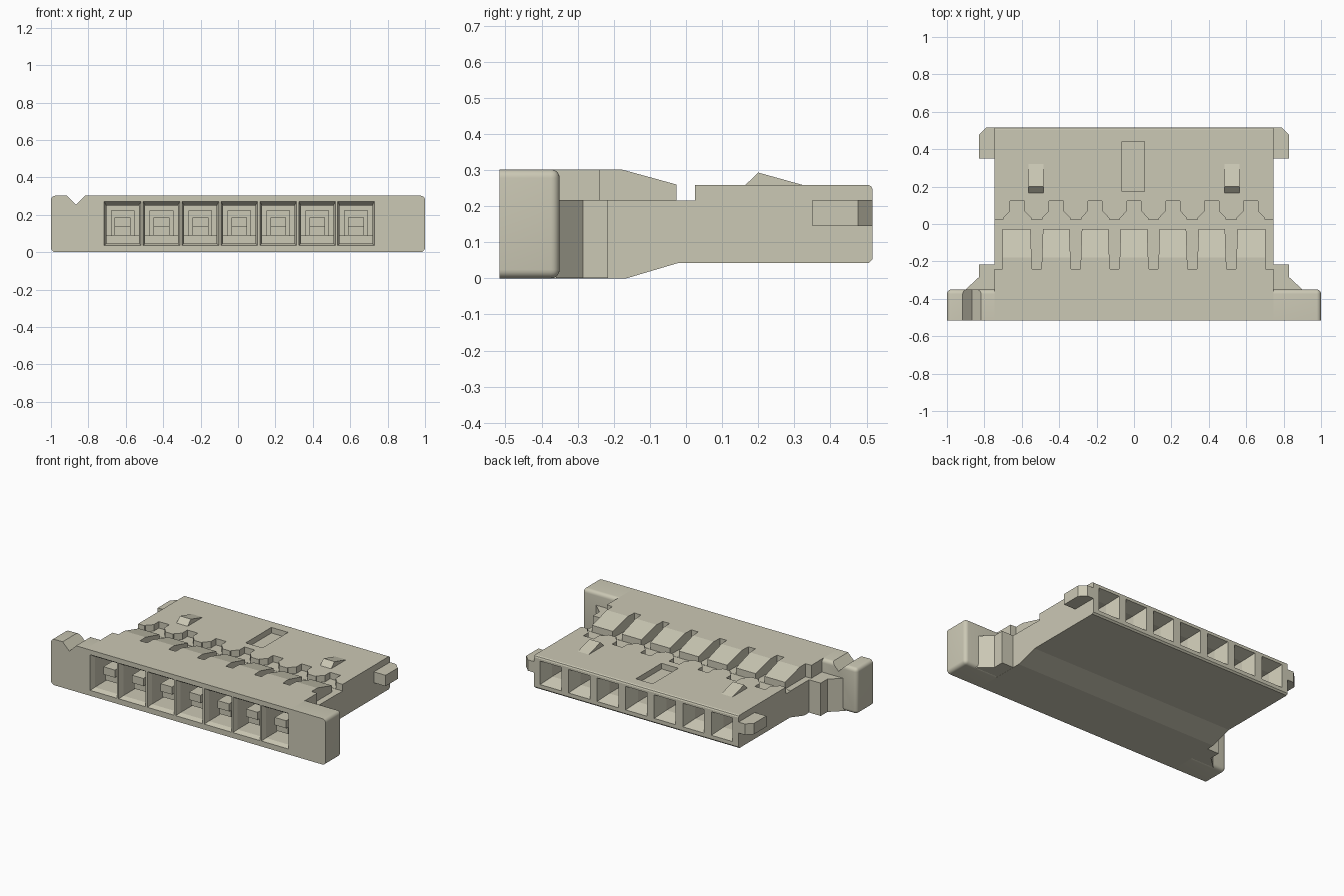
import bpy, bmesh, math
from mathutils import Vector

if "Cube" in bpy.data.objects:
    bpy.data.objects.remove(bpy.data.objects["Cube"], do_unlink=True)

PITCH = 0.208
CELLS = [(i - 3) * PITCH for i in range(7)]
HALF = 0.745          # half width of the main body
FRONT, BACK = -0.517, 0.517

mat = bpy.data.materials.new("warm_grey_plastic")
mat.use_nodes = True
COLOUR = (0.60, 0.58, 0.46, 1)
mat.diffuse_color = COLOUR
mat.node_tree.nodes["Principled BSDF"].inputs["Base Color"].default_value = COLOUR


def loft(bm, rings):
    """Closed solid through equal-length rings of 3D points."""
    vs = [[bm.verts.new(p) for p in r] for r in rings]
    n = len(vs[0])
    faces = [bm.faces.new(vs[0]), bm.faces.new(vs[-1])]
    for a, b in zip(vs, vs[1:]):
        for i in range(n):
            j = (i + 1) % n
            faces.append(bm.faces.new((a[i], a[j], b[j], b[i])))
    bmesh.ops.recalc_face_normals(bm, faces=faces)


def along_x(bm, pts, x0, x1):
    loft(bm, [[(x, y, z) for y, z in pts] for x in (x0, x1)])


def along_y(bm, pts, y0, y1):
    loft(bm, [[(x, y, z) for x, z in pts] for y in (y0, y1)])


def along_z(bm, pts, z0, z1):
    loft(bm, [[(x, y, z) for x, y in pts] for z in (z0, z1)])


def box(bm, x0, x1, y0, y1, z0, z1):
    along_z(bm, [(x0, y0), (x1, y0), (x1, y1), (x0, y1)], z0, z1)


def tunnel(bm, c, sections):
    """Rectangular tunnel along y; each section is y, half width, z low, z high."""
    loft(bm, [[(c - w, y, a), (c + w, y, a), (c + w, y, b), (c - w, y, b)]
              for y, w, a, b in sections])


def finish(bm, name):
    me = bpy.data.meshes.new(name)
    bm.to_mesh(me)
    bm.free()
    ob = bpy.data.objects.new(name, me)
    bpy.context.collection.objects.link(ob)
    me.materials.append(mat)
    return ob


def activate(ob):
    bpy.ops.object.select_all(action='DESELECT')
    ob.select_set(True)
    bpy.context.view_layer.objects.active = ob


def cut(ob, bm):
    cutter = finish(bm, "cutter")
    cutter.hide_render = True
    m = ob.modifiers.new("cut", 'BOOLEAN')
    m.operation, m.solver, m.object = 'DIFFERENCE', 'EXACT', cutter
    activate(ob)
    bpy.ops.object.modifier_apply(modifier=m.name)
    bpy.data.objects.remove(cutter, do_unlink=True)


# Main body: side profile extruded across the width
bm = bmesh.new()
along_x(bm, [(FRONT, 0), (-0.165, 0), (-0.02, 0.043), (0.507, 0.043), (BACK, 0.053),
             (BACK, 0.246), (0.513, 0.255), (0.504, 0.259), (0.025, 0.259),
             (0.025, 0.215), (-0.027, 0.215), (-0.027, 0.26), (-0.18, 0.302),
             (FRONT, 0.302)], -HALF, HALF)
body = finish(bm, "housing_body")

# Slots between the sloped tabs, and the open strips at both ends
bm = bmesh.new()
for c in CELLS[:-1]:
    x = c + PITCH / 2
    along_z(bm, [(x - 0.025, -0.24), (x + 0.025, -0.24), (x + 0.027, -0.2),
                 (x + 0.034, 0), (x - 0.034, 0), (x - 0.027, -0.2)], 0.2165, 0.4)
for s in (-1, 1):
    a, b = sorted((s * 0.703, s * 0.8))
    box(bm, a, b, -0.24, 0, 0.2165, 0.4)
# Flared notches behind the cross groove
for c in CELLS:
    along_z(bm, [(c - 0.074, 0.005), (c + 0.074, 0.005), (c + 0.074, 0.032),
                 (c + 0.038, 0.07), (c + 0.038, 0.122), (c - 0.038, 0.122),
                 (c - 0.038, 0.07), (c - 0.074, 0.032)], 0.2165, 0.4)
# Shallow rectangular pocket on top
box(bm, -0.065, 0.057, 0.173, 0.44, 0.222, 0.4)
cut(body, bm)

# Front cavities with a chamfered mouth, and rear wire funnels
bm = bmesh.new()
for c in CELLS:
    tunnel(bm, c + 0.007, [(-0.53, 0.099, 0.035, 0.272), (-0.515, 0.098, 0.036, 0.27),
                           (-0.485, 0.087, 0.047, 0.25), (-0.28, 0.087, 0.047, 0.25)])
    tunnel(bm, c, [(0.53, 0.08, 0.075, 0.235), (0.515, 0.077, 0.078, 0.232),
                   (0.43, 0.05, 0.105, 0.205), (0.2, 0.05, 0.105, 0.205)])
cut(body, bm)

# Stepped post inside every front cavity
bm = bmesh.new()
for c in CELLS:
    x = c + 0.007
    box(bm, x - 0.042, x + 0.042, -0.44, -0.27, 0.09, 0.135)
    box(bm, x - 0.042, x + 0.042, -0.46, -0.27, 0.135, 0.185)
    box(bm, x - 0.088, x + 0.088, -0.36, -0.27, 0.046, 0.09)
    box(bm, x - 0.063, x + 0.063, -0.32, -0.27, 0.09, 0.222)
finish(bm, "cavity_posts")

for s, side in ((-1, "right"), (1, "left")):
    # Flange end with rounded back and outer edges
    bm = bmesh.new()
    a, b = sorted((s * HALF, s * 1.0))
    box(bm, a, b, FRONT, -0.35, 0, 0.302)

    def rounded(e):
        p, q = (v.co for v in e.verts)
        inner = abs(p.x) < 0.8 and abs(q.x) < 0.8
        front = p.y < -0.5 and q.y < -0.5
        return not inner and not (front and abs(p.x - q.x) > 0.1)

    bmesh.ops.bevel(bm, geom=[e for e in bm.edges if rounded(e)], offset=0.024,
                    segments=5, profile=0.5, affect='EDGES')
    # Keep the front rim square apart from its end corners
    for v in bm.verts:
        if v.co.y < -0.49:
            v.co.y = FRONT
    bmesh.ops.remove_doubles(bm, verts=bm.verts, dist=0.0002)
    bmesh.ops.recalc_face_normals(bm, faces=bm.faces)
    flange = finish(bm, side + "_flange")
    if s < 0:
        # V notch marking the first position
        bm = bmesh.new()
        along_y(bm, [(-0.867, 0.253), (-0.807, 0.313), (-0.927, 0.313)], -0.6, -0.3)
        cut(flange, bm)
    activate(flange)
    bpy.ops.object.shade_smooth_by_angle(angle=math.radians(35))

    # Shoulder behind the flange
    bm = bmesh.new()
    along_z(bm, [(s * x, y) for x, y in ((0.74, -0.36), (0.91, -0.36), (0.9, -0.35),
                                         (0.83, -0.285), (0.83, -0.216), (0.74, -0.216))],
            0.0005, 0.2165)
    finish(bm, side + "_shoulder")

    # Rear ear with a chamfered corner
    bm = bmesh.new()
    along_z(bm, [(s * x, y) for x, y in ((0.74, 0.35), (0.83, 0.35), (0.83, 0.477),
                                         (0.79, 0.5165), (0.74, 0.5165))], 0.145, 0.217)
    finish(bm, side + "_ear")

    # Locking ramp on top
    bm = bmesh.new()
    x = s * 0.523
    along_x(bm, [(0.165, 0.255), (0.165, 0.259), (0.2, 0.293), (0.322, 0.259),
                 (0.322, 0.255)], x - 0.04, x + 0.04)
    finish(bm, side + "_locking_ramp")
